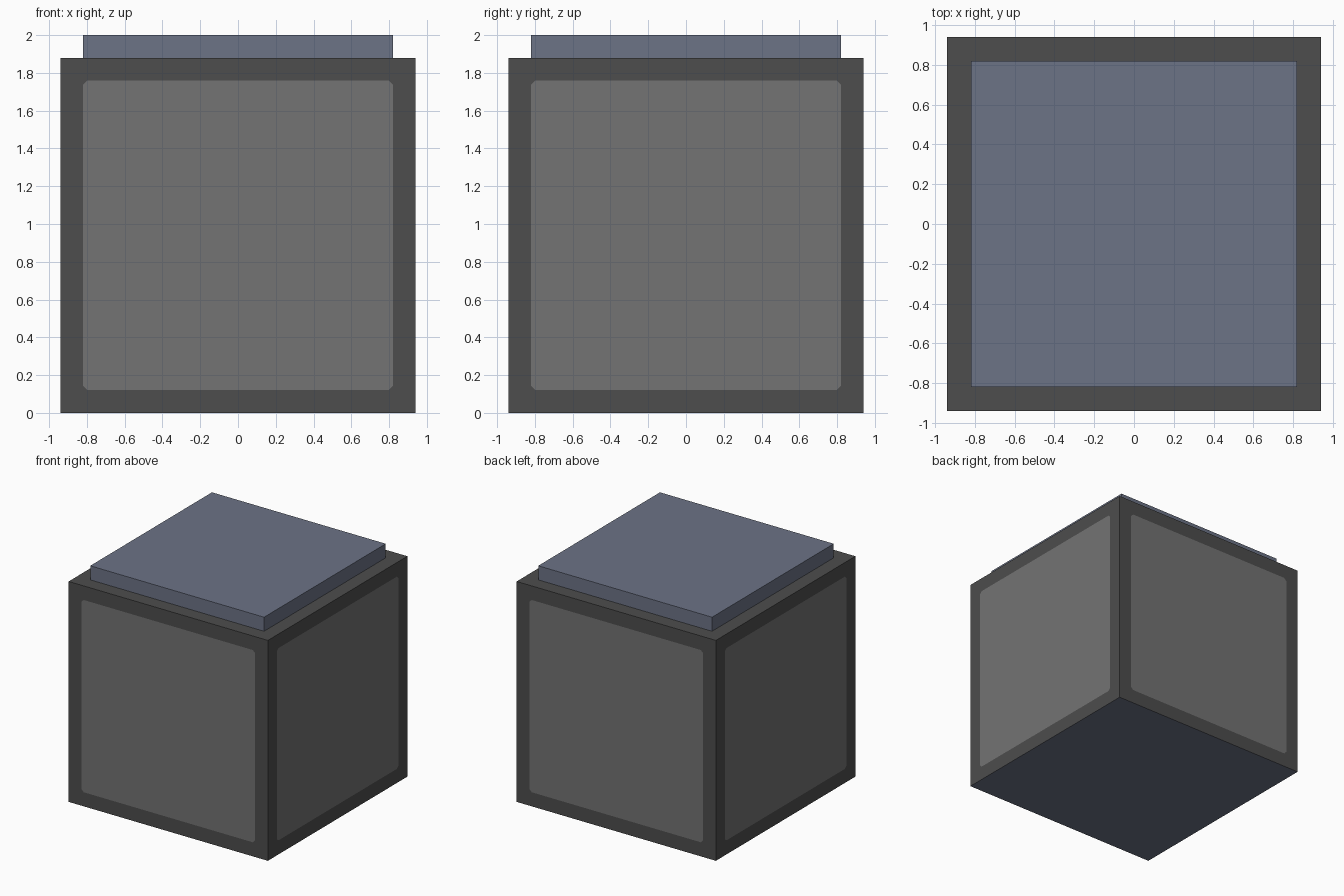
import bpy, bmesh
from mathutils import Matrix

if "Cube" in bpy.data.objects:
    bpy.data.objects.remove(bpy.data.objects["Cube"])


def material(name, rgb):
    # sRGB 0-255 to linear
    lin = [((c / 255 + 0.055) / 1.055) ** 2.4 for c in rgb]
    m = bpy.data.materials.new(name)
    m.diffuse_color = (*lin, 1)
    m.use_nodes = True
    m.node_tree.nodes["Principled BSDF"].inputs["Base Color"].default_value = m.diffuse_color
    return m


FRAME = material("dark grey", (77, 77, 77))
PANEL = material("mid grey", (115, 115, 115))
BLUE = material("slate blue", (108, 115, 134))


def box(name, half, z0, z1, mats, edit=None):
    bm = bmesh.new()
    bmesh.ops.create_cube(bm, size=1, matrix=Matrix.Translation((0, 0, (z0 + z1) / 2))
                          @ Matrix.Diagonal((2 * half, 2 * half, z1 - z0, 1)))
    if edit:
        edit(bm)
    me = bpy.data.meshes.new(name)
    bm.to_mesh(me)
    bm.free()
    for m in mats:
        me.materials.append(m)
    ob = bpy.data.objects.new(name, me)
    bpy.context.collection.objects.link(ob)
    return ob


def side_panels(bm):
    # flush inset panels with clipped corners on the four sides
    bm.normal_update()
    sides = [f for f in bm.faces if abs(f.normal.z) < 0.5]
    bmesh.ops.inset_individual(bm, faces=sides, thickness=0.12, use_even_offset=True)
    corners = list({v for f in sides for v in f.verts})
    bmesh.ops.bevel(bm, geom=corners, offset=0.022, segments=1, affect='VERTICES')
    bm.normal_update()
    for f in bm.faces:
        c = f.calc_center_median()
        if f.normal.z < -0.5:
            f.material_index = 2          # underside
        elif abs(f.normal.z) < 0.5 and abs(c.z - 0.94) < 0.05 and min(abs(c.x), abs(c.y)) < 0.05:
            f.material_index = 1          # panel
        else:
            f.material_index = 0          # frame


# Main block with framed side panels
box("body", 0.94, 0, 1.88, [FRAME, PANEL, BLUE], side_panels)
# Raised slab on top
box("top_slab", 0.82, 1.88, 2.0, [BLUE])
